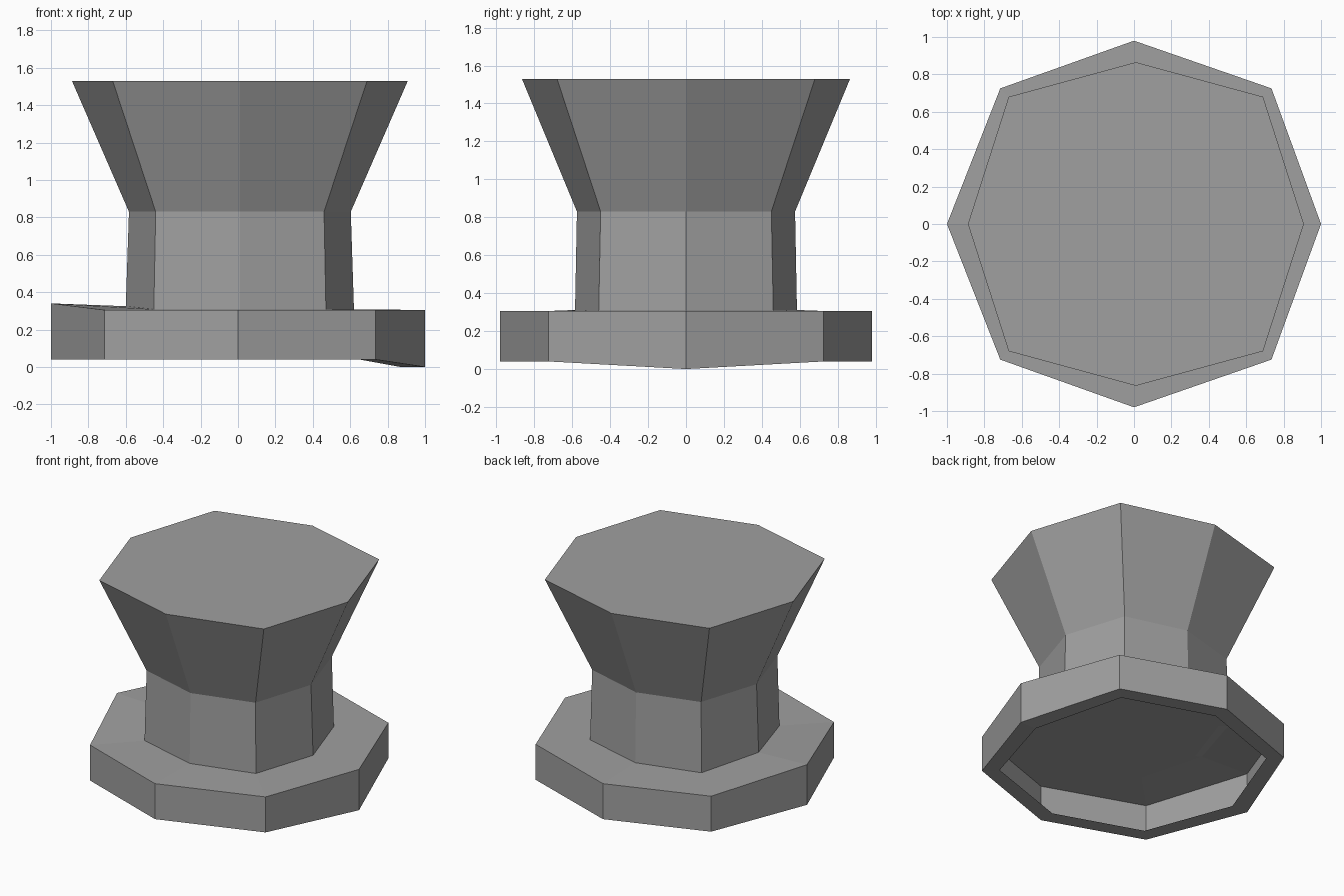
import bpy
import bmesh
from math import cos, sin, pi

cube = bpy.data.objects.get("Cube")
if cube:
    bpy.data.objects.remove(cube)

# Single flat grey
grey = bpy.data.materials.new("plain grey")
grey.use_nodes = True
colour = (0.35, 0.35, 0.35, 1)
grey.diffuse_color = colour
grey.node_tree.nodes["Principled BSDF"].inputs["Base Color"].default_value = colour


def ring(bm, rx, diagonal, ry, z, shift=0.01, left_dz=0, right_dz=0):
    """Octagon with corners on the axes; the two x corners can be lifted."""
    verts = []
    for i in range(8):
        a = i * pi / 4
        if i % 2:
            x = diagonal if cos(a) > 0 else -diagonal
            y = diagonal if sin(a) > 0 else -diagonal
        else:
            x, y = rx * cos(a), ry * sin(a)
        dz = left_dz if i == 0 else right_dz if i == 4 else 0
        s = 0.01 if i % 2 else shift
        verts.append(bm.verts.new((x + s, y, z + dz)))
    return verts


def loft(name, rings):
    """Skin successive octagons and close the last one."""
    bm = bmesh.new()
    loops = [ring(bm, *r) for r in rings]
    for low, high in zip(loops, loops[1:]):
        for i in range(8):
            j = (i + 1) % 8
            bm.faces.new((low[i], low[j], high[j], high[i]))
    bm.faces.new(loops[-1])
    mesh = bpy.data.meshes.new(name)
    bm.to_mesh(mesh)
    bm.free()
    mesh.materials.append(grey)
    obj = bpy.data.objects.new(name, mesh)
    bpy.context.collection.objects.link(obj)
    return obj


# Hollow foot: underside lip, outer wall, top plate and its centre
loft("base", [
    (0.87, 0.64, 0.86, 0.04, 0.0, -0.04, 0),
    (1.00, 0.725, 0.98, 0.04, 0.0, -0.04, 0),
    (1.00, 0.725, 0.98, 0.305, 0.0, 0, 0.035),
    (0.61, 0.46, 0.585, 0.308, 0.01, 0, 0.017),
    (0.55, 0.41, 0.53, 0.308),
])

# Straight neck flaring into a wide closed top
loft("neck_and_flared_top", [
    (0.61, 0.46, 0.585, 0.308, 0.01, 0, 0.017),
    (0.593, 0.45, 0.575, 0.83),
    (0.898, 0.68, 0.865, 1.53),
])
